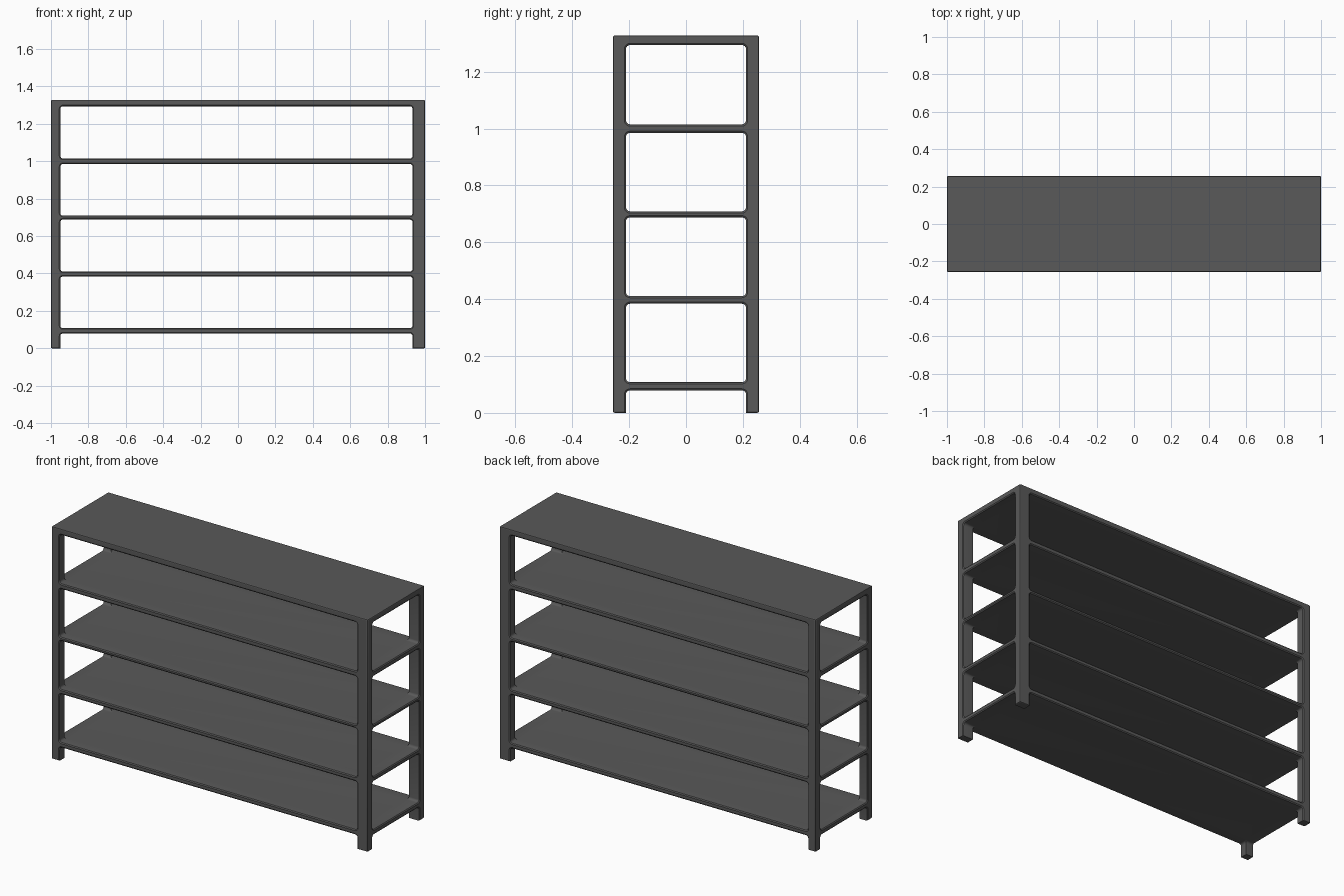
import bpy
import bmesh
import math

if "Cube" in bpy.data.objects:
    bpy.data.objects.remove(bpy.data.objects["Cube"], do_unlink=True)

# Overall size, shelf levels (bottom, top) and post faces
HALF_X, HALF_Y, HEIGHT = 1.0, 0.257, 1.328
SHELVES = [(0.079, 0.108), (0.384, 0.411), (0.688, 0.709), (0.985, 1.015), (1.294, HEIGHT)]
INNER_X = (-0.95, 0.933)
INNER_Y = (-0.211, 0.211)
FILLET, EDGE = 0.014, 0.006


def new_object(name, bm):
    bmesh.ops.recalc_face_normals(bm, faces=bm.faces)
    mesh = bpy.data.meshes.new(name)
    bm.to_mesh(mesh)
    bm.free()
    obj = bpy.data.objects.new(name, mesh)
    bpy.context.collection.objects.link(obj)
    return obj


def rounded_rect(u0, u1, z0, z1, grow, steps=5):
    """Outline of an opening; growing it keeps the corner centres fixed."""
    points = []
    corners = [(u1 - FILLET, z1 - FILLET), (u0 + FILLET, z1 - FILLET),
               (u0 + FILLET, z0 + FILLET), (u1 - FILLET, z0 + FILLET)]
    for quarter, (cu, cz) in enumerate(corners):
        for i in range(steps + 1):
            a = math.pi / 2 * (quarter + i / steps)
            r = FILLET + grow
            points.append((cu + r * math.cos(a), cz + r * math.sin(a)))
    return points


def add_opening(bm, span, z0, z1, depth, along_y):
    """Rounded tunnel whose mouths flare so the rims come out rounded."""
    half = [(depth + 0.05, EDGE)]
    for k in range(3):
        a = math.pi / 4 * k
        half.append((depth - EDGE * (1 - math.cos(a)) if k == 0 else
                     depth - EDGE * math.sin(a), EDGE * (1 - math.sin(a))))
    sections = [(-d, g) for d, g in half] + [(d, g) for d, g in reversed(half)]
    # Quarter-round mouth: full flare at the outer face, none one edge-radius in
    profile = []
    for d, g in sections:
        inside = depth - abs(d)
        if inside >= 0:
            g = EDGE - math.sqrt(max(0, EDGE ** 2 - (EDGE - inside) ** 2))
        profile.append((d, g))
    rings = []
    for d, g in profile:
        ring = []
        for u, z in rounded_rect(*span, z0, z1, g):
            ring.append(bm.verts.new((u, d, z) if along_y else (d, u, z)))
        rings.append(ring)
    for a, b in zip(rings, rings[1:]):
        for i in range(len(a)):
            j = (i + 1) % len(a)
            bm.faces.new((a[i], a[j], b[j], b[i]))
    bm.faces.new(rings[0])
    bm.faces.new(rings[-1])


# Solid block with softened outer edges
bm = bmesh.new()
bmesh.ops.create_cube(bm, size=1)
for v in bm.verts:
    v.co.x *= 2 * HALF_X
    v.co.y *= 2 * HALF_Y
    v.co.z = (v.co.z + 0.5) * HEIGHT
bmesh.ops.bevel(bm, geom=list(bm.edges), offset=EDGE, segments=2, profile=0.5, affect='EDGES')
rack = new_object("shelf_rack", bm)

# Openings between shelves, and between the feet, in both directions
floors = [-0.1] + [top for _, top in SHELVES[:-1]]
ceilings = [bottom for bottom, _ in SHELVES]
for name, span, depth, along_y in (("long_openings", INNER_X, HALF_Y, True),
                                   ("side_openings", INNER_Y, HALF_X, False)):
    bm = bmesh.new()
    for z0, z1 in zip(floors, ceilings):
        add_opening(bm, span, z0, z1, depth, along_y)
    cutter = new_object(name, bm)
    cutter.hide_render = True
    mod = rack.modifiers.new(name, 'BOOLEAN')
    mod.operation = 'DIFFERENCE'
    mod.solver = 'EXACT'
    mod.object = cutter
    bpy.ops.object.select_all(action='DESELECT')
    bpy.context.view_layer.objects.active = rack
    rack.select_set(True)
    bpy.ops.object.modifier_apply(modifier=mod.name)
    bpy.data.objects.remove(cutter, do_unlink=True)

# Dark grey paint
paint = bpy.data.materials.new("dark_grey")
paint.use_nodes = True
colour = (0.1, 0.1, 0.1, 1)
paint.diffuse_color = colour
paint.node_tree.nodes["Principled BSDF"].inputs["Base Color"].default_value = colour
rack.data.materials.clear()
rack.data.materials.append(paint)
for face in rack.data.polygons:
    face.material_index = 0
bpy.ops.object.shade_smooth_by_angle(angle=math.radians(20))
